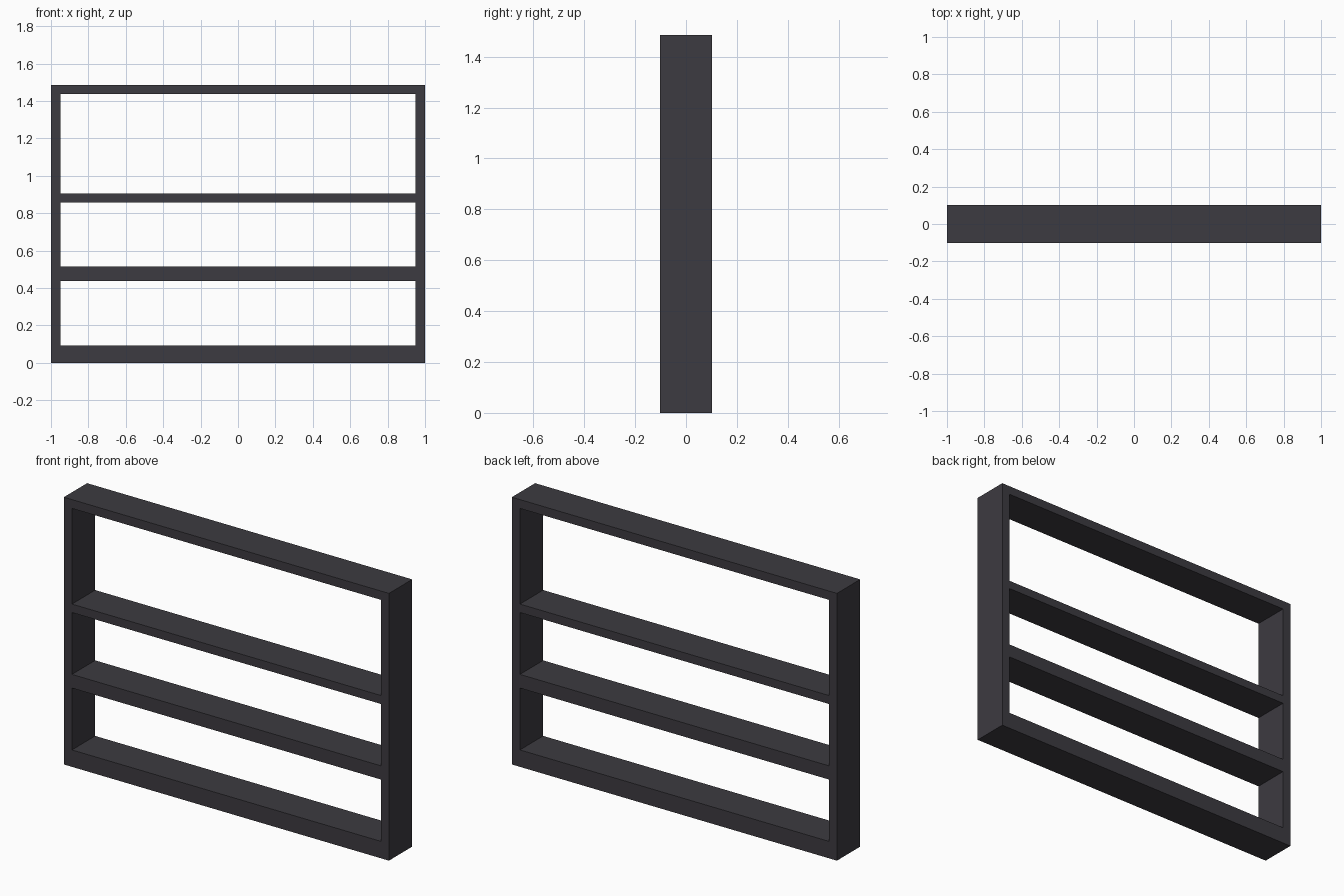
import bpy
import bmesh
from mathutils import Matrix, Vector

cube = bpy.data.objects.get("Cube")
if cube:
    bpy.data.objects.remove(cube, do_unlink=True)

# Single dark charcoal finish
charcoal = bpy.data.materials.new("charcoal")
charcoal.use_nodes = True
colour = (0.046, 0.043, 0.052, 1.0)
charcoal.diffuse_color = colour
charcoal.node_tree.nodes["Principled BSDF"].inputs["Base Color"].default_value = colour

HALF_WIDTH = 1.0
INNER = 0.95
HALF_DEPTH = 0.102
HEIGHT = 1.486


def box(name, x0, x1, z0, z1):
    """Full-depth board spanning the given x and z ranges."""
    bm = bmesh.new()
    size = Vector((x1 - x0, 2 * HALF_DEPTH, z1 - z0))
    bmesh.ops.create_cube(bm, size=1.0, matrix=Matrix.Diagonal(size).to_4x4())
    mesh = bpy.data.meshes.new(name)
    bm.to_mesh(mesh)
    bm.free()
    mesh.materials.append(charcoal)
    obj = bpy.data.objects.new(name, mesh)
    obj.location = ((x0 + x1) / 2, 0, (z0 + z1) / 2)
    bpy.context.collection.objects.link(obj)
    return obj


# Upright side panels
box("left_side", INNER, HALF_WIDTH, 0, HEIGHT)
box("right_side", -HALF_WIDTH, -INNER, 0, HEIGHT)

# Horizontal boards between the sides
for name, z0, z1 in (
    ("bottom_board", 0.0, 0.094),
    ("lower_shelf", 0.438, 0.514),
    ("upper_shelf", 0.858, 0.905),
    ("top_board", 1.437, HEIGHT),
):
    box(name, -INNER, INNER, z0, z1)
